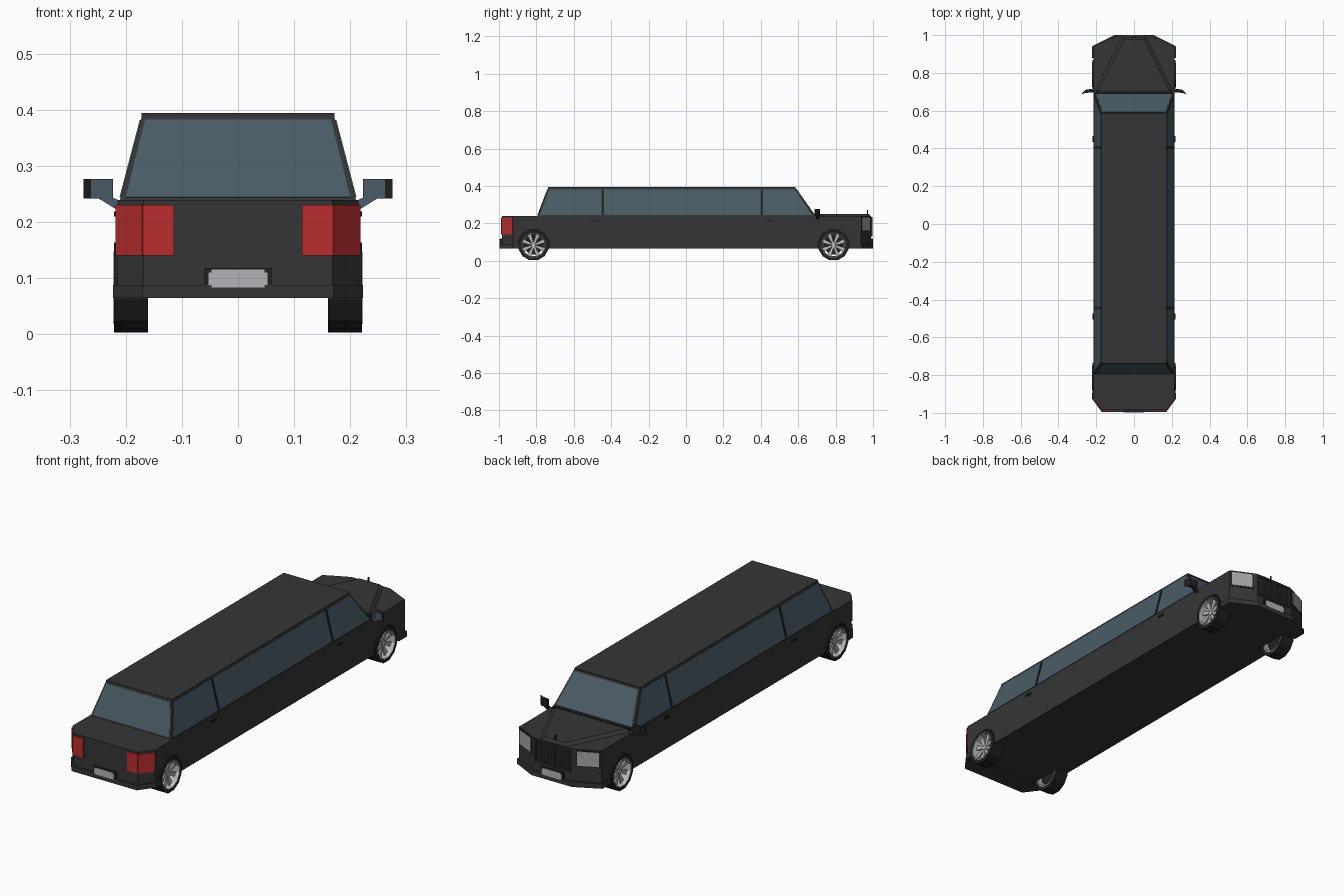
import bpy, bmesh, math
from mathutils import Vector

if "Cube" in bpy.data.objects:
    bpy.data.objects.remove(bpy.data.objects["Cube"], do_unlink=True)


def material(name, r, g, b):
    m = bpy.data.materials.new(name)
    m.use_nodes = True
    m.diffuse_color = (r, g, b, 1)
    m.node_tree.nodes["Principled BSDF"].inputs["Base Color"].default_value = (r, g, b, 1)
    return m


PAINT = material("charcoal paint", .036, .036, .036)
TRIM = material("black trim", .015, .015, .015)
GLASS = material("blue grey glass", .068, .107, .135)
RED = material("red lens", .5, .027, .027)
SILVER = material("silver plate", .45, .45, .48)
RIM = material("rim metal", .5, .5, .52)
LAMP = material("lamp glass", .38, .38, .39)


def make(name, bm, mat):
    bmesh.ops.recalc_face_normals(bm, faces=bm.faces)
    me = bpy.data.meshes.new(name)
    bm.to_mesh(me)
    bm.free()
    me.materials.append(mat)
    ob = bpy.data.objects.new(name, me)
    bpy.context.collection.objects.link(ob)
    return ob


def loft(name, rings, mat, closed=False):
    """Skin a list of equal rings; cap the ends unless closed on itself."""
    bm = bmesh.new()
    vs = [[bm.verts.new(p) for p in r] for r in rings]
    n = len(vs[0])
    pairs = list(zip(vs, vs[1:])) + ([(vs[-1], vs[0])] if closed else [])
    for a, b in pairs:
        for i in range(n):
            j = (i + 1) % n
            bm.faces.new((a[i], a[j], b[j], b[i]))
    if not closed:
        bm.faces.new(vs[0])
        bm.faces.new(vs[-1])
    return make(name, bm, mat)


def prism(name, outline, z0, z1, mat):
    return loft(name, [[(x, y, z) for x, y in outline] for z in (z0, z1)], mat)


def box(name, x0, x1, y0, y1, z0, z1, mat):
    return prism(name, [(x0, y0), (x1, y0), (x1, y1), (x0, y1)], z0, z1, mat)


def plate(name, corners, mat, t=.003, normal=None):
    """Thin plate on a flat quad, raised away from the car's middle."""
    c = [Vector(p) for p in corners]
    n = normal or (c[1] - c[0]).cross(c[2] - c[0]).normalized()
    if not normal and n.dot(sum(c, Vector()) / 4 - Vector((0, 0, .15))) < 0:
        n = -n
    return loft(name, [[p - n * .001 for p in c], [p + n * t for p in c]], mat)


def wall(name, a, b, z0, z1, mat, t=.003):
    return plate(name, [(*a, z0), (*b, z0), (*b, z1), (*a, z1)], mat, t)


def mirrored(half):
    return half + [(-x, y) for x, y in reversed(half)]


def ring(x, r, cy, n=12):
    return [(x, cy + r * math.cos(math.tau * (i + .5) / n),
             .083 + r * math.sin(math.tau * (i + .5) / n)) for i in range(n)]


# Lower body with bevelled corners
WR, WF = -.815, .789
body = prism("body", mirrored([(.168, -.985), (.215, -.925), (.215, .935), (.1, .99)]),
             .066, .239, PAINT)

# Wheel wells cut through the body sides
for s in (1, -1):
    for cy in (WR, WF):
        cutter = loft("well_cutter", [ring(s * .155, .086, cy), ring(s * .25, .086, cy)], TRIM)
        cutter.hide_render = True
        mod = body.modifiers.new("well", "BOOLEAN")
        mod.object, mod.solver = cutter, "EXACT"
        bpy.context.view_layer.objects.active = body
        bpy.ops.object.modifier_apply(modifier=mod.name)
        bpy.data.objects.remove(cutter, do_unlink=True)

# Bumpers
prism("rear_bumper", mirrored([(.17, -.996), (.223, -.925), (.223, -.895)]), .065, .088, PAINT)
prism("front_bumper", mirrored([(.223, .878), (.223, .94), (.105, 1)]), .065, .088, PAINT)

# Raised bonnet centre and dark cowl strip
loft("bonnet", [[(x, y, z) for x, y in mirrored([(wb, .7), (wf, yf)])]
                for z, wb, wf, yf in ((.238, .207, .066, .988), (.25, .19, .052, .978))], PAINT)
box("cowl", -.2, .2, .69, .708, .235, .253, TRIM)
box("nose_ornament", -.002, .002, .968, .974, .245, .272, TRIM)

# Cabin: a tapered block
ZB, ZT = .237, .39


def cabin_ring(t):
    x = .211 - .04 * t
    y0, y1 = -.795 + .058 * t, .692 - .107 * t
    return [Vector((a, b, ZB + (ZT - ZB) * t)) for a, b in
            ((x, y0), (x, y1), (-x, y1), (-x, y0))]


loft("cabin", [cabin_ring(0), cabin_ring(1)], PAINT)
prism("roof_panel", [(p.x * 1.005, p.y * 1.002) for p in cabin_ring(1)], .386, .394, PAINT)

# Windscreen and rear window
LO, HI = cabin_ring(.045), cabin_ring(.945)
for name, i, j in (("windscreen", 1, 2), ("rear_window", 3, 0)):
    corners = [LO[i].lerp(LO[j], .022), LO[i].lerp(LO[j], .978),
               HI[i].lerp(HI[j], .978), HI[i].lerp(HI[j], .022)]
    plate(name, corners, GLASS, .002)

# Side windows split by two upright pillars
for s in (1, -1):
    rows = [(LO[0].y + .012, LO[1].y - .014), (HI[0].y + .01, HI[1].y - .012)]
    cuts = [(rows[0][0], rows[1][0]), (-.452, -.452), (-.438, -.438),
            (.398, .398), (.412, .412), (rows[0][1], rows[1][1])]
    for k, name in enumerate(("rear_side_window", "long_side_window", "front_side_window")):
        (b0, t0), (b1, t1) = cuts[2 * k], cuts[2 * k + 1]
        plate(name, [(s * LO[0].x, b0, LO[0].z), (s * LO[0].x, b1, LO[0].z),
                     (s * HI[0].x, t1, HI[0].z), (s * HI[0].x, t0, HI[0].z)], GLASS, .002)
    for y in (-.445, .405):
        plate("pillar_seal", [(s * LO[0].x, y - .003, LO[0].z), (s * LO[0].x, y + .003, LO[0].z),
                              (s * HI[0].x, y + .003, HI[0].z), (s * HI[0].x, y - .003, HI[0].z)],
              TRIM, .002)

    # Door handles
    for y in (-.49, .45):
        box("door_handle", s * .21, s * .221, y - .016, y + .016, .21, .219, TRIM)

    # Wrapped tail lamps
    wall("tail_lamp_back", (s * .114, -.985), (s * .169, -.985), .14, .23, RED, .004)
    wall("tail_lamp_corner", (s * .168, -.985), (s * .215, -.925), .14, .23, RED, .004)

    # Headlamps with dark surrounds
    wall("headlamp_surround", (s * .113, .9838), (s * .211, .9369), .157, .235, TRIM, .002)
    wall("headlamp", (s * .119, .9809), (s * .205, .9398), .163, .23, LAMP, .004)

    # Grille half: dark panel and raised frame
    wall("grille_panel", (s * .008, .99), (s * .09, .99), .135, .23, TRIM, .001)
    for a, b, z0, z1 in ((.004, .012, .13, .235), (.086, .094, .13, .235),
                         (.012, .086, .13, .138), (.012, .086, .227, .235)):
        wall("grille_frame", (s * a, .99), (s * b, .99), z0, z1, PAINT, .007)

    # Door mirror: swept housing, glass facing the rear, slanted arm
    plan = [(s * .223, .7), (s * .262, .694), (s * .275, .686), (s * .275, .692),
            (s * .258, .71), (s * .223, .716)]
    prism("mirror_housing", plan, .242, .277, TRIM)
    plate("mirror_glass", [(s * .224, .7, .243), (s * .262, .694, .243),
                           (s * .262, .694, .276), (s * .224, .7, .276)],
          GLASS, .002, Vector((0, -1, 0)))
    arm = [(s * .205, .235), (s * .216, .222), (s * .25, .243), (s * .224, .244)]
    loft("mirror_arm", [[(x, y, z) for x, z in arm] for y in (.698, .71)], TRIM)
    plate("mirror_arm_face", [(x, .698, z) for x, z in arm], GLASS, .001, Vector((0, -1, 0)))

    # Wheels: tyre tube, rim barrel, hub and spokes
    for cy in (WR, WF):
        loft("tyre", [ring(s * x, r, cy) for x, r in
                      ((.16, .066), (.16, .083), (.221, .083), (.221, .066))], TRIM, True)
        loft("rim_barrel", [ring(s * x, r, cy) for x, r in
                            ((.161, .06), (.161, .067), (.222, .067), (.222, .064))], RIM, True)
        loft("hub", [ring(s * .192, .016, cy), ring(s * .208, .012, cy)], RIM)
        loft("brake_disc", [ring(s * .176, .05, cy), ring(s * .182, .05, cy)], TRIM)
        for k in range(8):
            a = math.tau * (k + .5) / 8
            u, v = Vector((0, math.cos(a), math.sin(a))), Vector((0, -math.sin(a), math.cos(a)))
            o = Vector((0, cy, .083))
            quad = [u * .01 - v * .005, u * .062 - v * .011, u * .062 + v * .011, u * .01 + v * .005]
            loft("spoke", [[o + q + Vector((s * x, 0, 0)) for q in quad] for x in (.196, .204)], RIM)

# Number plates, each with notched corners
for y, d in ((-.996, -1), (1, 1)):
    box("plate_mount", -.06, .06, y - d * .02, y - d * .001, .08, .118, TRIM)
    for w, z0, z1 in ((.053, .088, .11), (.047, .083, .115)):
        wall("number_plate", (-w, y), (w, y), z0, z1, SILVER, .001)
